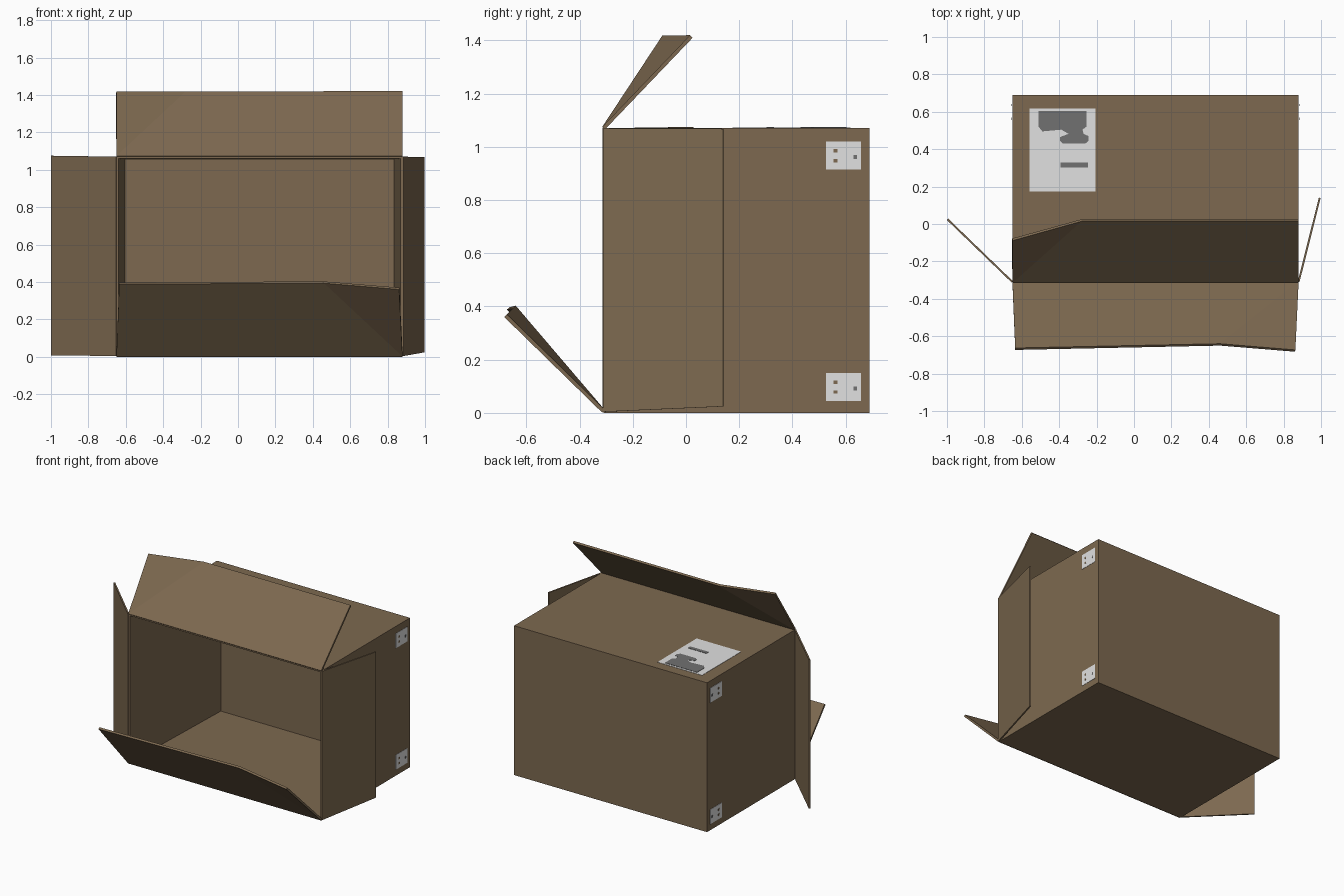
import bpy, bmesh

if "Cube" in bpy.data.objects:
    bpy.data.objects.remove(bpy.data.objects["Cube"])

def material(name, rgb):
    m = bpy.data.materials.new(name)
    m.diffuse_color = (*rgb, 1)
    m.use_nodes = True
    m.node_tree.nodes["Principled BSDF"].inputs["Base Color"].default_value = m.diffuse_color
    return m

CARD = material("cardboard brown", (0.205, 0.141, 0.080))
PAPER = material("label white", (0.75, 0.75, 0.75))
INK = material("label grey", (0.165, 0.165, 0.165))

def make(name, verts, faces, mat, thick=0):
    bm = bmesh.new()
    vs = [bm.verts.new(v) for v in verts]
    for f in faces:
        bm.faces.new([vs[i] for i in f])
    bmesh.ops.recalc_face_normals(bm, faces=bm.faces)
    me = bpy.data.meshes.new(name)
    bm.to_mesh(me)
    bm.free()
    me.materials.append(mat)
    ob = bpy.data.objects.new(name, me)
    bpy.context.collection.objects.link(ob)
    if thick:
        mod = ob.modifiers.new("thickness", 'SOLIDIFY')
        mod.thickness, mod.offset = thick, 0
    return ob

# Box extents
X0, X1, Y0, Y1, H = -0.65, 0.88, -0.31, 0.69, 1.07

def ring(x0, x1, z0, z1, y):
    return [(x0, y, z0), (x1, y, z0), (x1, y, z1), (x0, y, z1)]

# Carton: four nested rings, outer back -> outer front -> inner front -> inner back
rings = (ring(X0, X1, 0, H, Y1) + ring(X0, X1, 0, H, Y0)
         + ring(X0 + .01, X1 - .01, .01, H - .01, Y0)
         + ring(X0 + .045, X1 - .045, .012, H - .014, Y1 - .02))
faces = [(0, 1, 2, 3), (12, 13, 14, 15)]
for r in (0, 4, 8):
    faces += [(r + i, r + (i + 1) % 4, r + 4 + (i + 1) % 4, r + 4 + i) for i in range(4)]
make("carton_body", rings, faces, CARD)

# Long flaps, each with one bent corner
make("top_flap", [(X0, Y0, H), (X1, Y0, H), (X1, .02, 1.415), (-.28, .02, 1.415), (X0, -.083, 1.415)],
     [(0, 1, 2, 3), (0, 3, 4)], CARD, .014)
make("bottom_flap", [(X0, Y0, .006), (X1, Y0, .006), (.862, -.678, .365), (.46, -.645, .398), (-.635, -.668, .393)],
     [(0, 1, 3, 4), (1, 2, 3)], CARD, .014)

# Side flaps
make("left_flap", [(X0, Y0, .004), (-.997, .025, .008), (-.997, .025, 1.075), (X0, Y0, H)],
     [(0, 1, 2, 3)], CARD, .01)
make("right_flap", [(X1, Y0, .004), (.993, .14, .024), (.993, .14, 1.068), (X1, Y0, H)],
     [(0, 1, 2, 3)], CARD, .01)

# Thin plates: on top of the carton, or on a side wall at x
def top_plate(name, pts, lift, mat):
    make(name, [(x, y, H + lift) for x, y in pts], [tuple(range(len(pts)))], mat, .002)

def side_plate(name, x, y0, y1, z0, z1, mat):
    make(name, [(x, y0, z0), (x, y1, z0), (x, y1, z1), (x, y0, z1)], [(0, 1, 2, 3)], mat, .002)

def rect(x0, x1, y0, y1):
    return [(x0, y0), (x1, y0), (x1, y1), (x0, y1)]

# Shipping label with grey smudges
top_plate("top_label", rect(-.56, -.207, .175, .618), .002, PAPER)
top_plate("label_block", [(-.49, .495), (-.38, .505), (-.275, .505), (-.255, .52), (-.255, .603), (-.51, .603), (-.51, .52)], .004, INK)
top_plate("label_blob", [(-.38, .43), (-.26, .43), (-.243, .445), (-.243, .47), (-.27, .482), (-.275, .505),
                         (-.39, .505), (-.35, .482), (-.395, .465), (-.395, .445)], .004, INK)
top_plate("label_bar", rect(-.393, -.245, .302, .33), .004, INK)

# Small labels near the back corners of both side walls
for side, x, s in (("left", X0, -1), ("right", X1, 1)):
    for level, z in (("low", .045), ("high", .915)):
        tag = f"{side}_{level}"
        side_plate(f"{tag}_label", x + s * .002, .527, .658, z, z + .105, PAPER)
        for i, dz in enumerate((.027, .063)):
            side_plate(f"{tag}_mark_{i}", x + s * .004, .555, .57, z + dz, z + dz + .013, CARD)
        side_plate(f"{tag}_speck", x + s * .004, .63, .642, z + .04, z + .055, INK)
